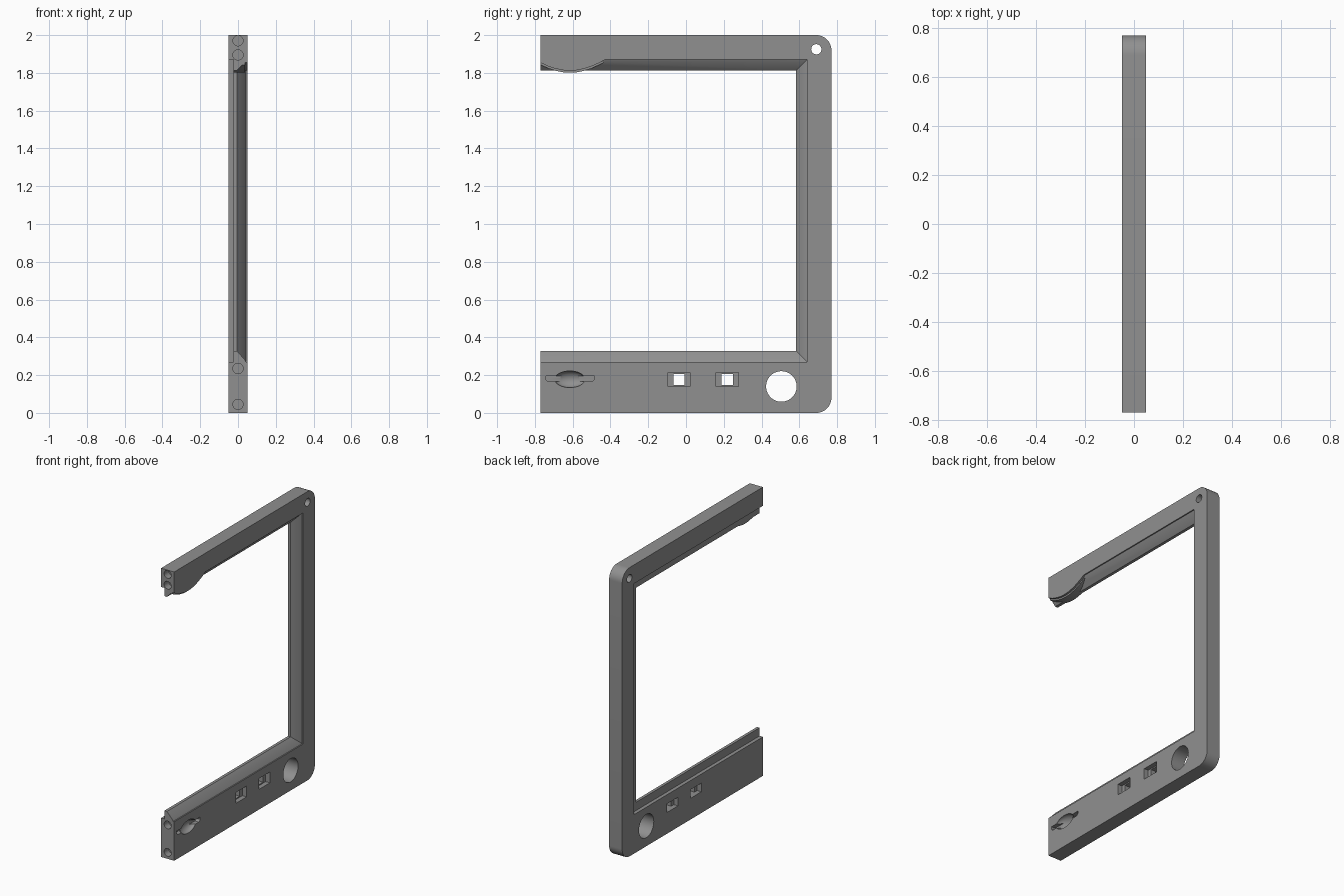
import bpy, bmesh, math
from mathutils import Matrix

if "Cube" in bpy.data.objects:
    bpy.data.objects.remove(bpy.data.objects["Cube"])

grey = bpy.data.materials.new("plain grey")
grey.diffuse_color = (0.28, 0.28, 0.28, 1)
grey.use_nodes = True
grey.node_tree.nodes["Principled BSDF"].inputs["Base Color"].default_value = grey.diffuse_color


def finish(bm, name):
    bmesh.ops.recalc_face_normals(bm, faces=bm.faces)
    mesh = bpy.data.meshes.new(name)
    bm.to_mesh(mesh)
    bm.free()
    mesh.materials.append(grey)
    ob = bpy.data.objects.new(name, mesh)
    bpy.context.collection.objects.link(ob)
    return ob


def prism(name, outline, x0, x1):
    """Extrude a (y, z) outline along x."""
    bm = bmesh.new()
    face = bm.faces.new([bm.verts.new((x0, y, z)) for y, z in outline])
    new = bmesh.ops.extrude_face_region(bm, geom=[face])["geom"]
    bmesh.ops.translate(bm, vec=(x1 - x0, 0, 0),
                        verts=[v for v in new if isinstance(v, bmesh.types.BMVert)])
    return finish(bm, name)


def box(name, x0, x1, y0, y1, z0, z1):
    return prism(name, [(y0, z0), (y1, z0), (y1, z1), (y0, z1)], x0, x1)


def cylinder(name, centre, radius, depth, axis):
    bm = bmesh.new()
    rot = Matrix.Rotation(math.pi / 2, 4, "Y" if axis == "x" else "X")
    bmesh.ops.create_cone(bm, cap_ends=True, segments=40, radius1=radius, radius2=radius,
                          depth=depth, matrix=Matrix.Translation(centre) @ rot)
    return finish(bm, name)


def combine(target, other, operation):
    mod = target.modifiers.new("combine", "BOOLEAN")
    mod.object, mod.operation, mod.solver = other, operation, "EXACT"
    bpy.context.view_layer.objects.active = target
    bpy.ops.object.modifier_apply(modifier=mod.name)
    bpy.data.objects.remove(other)


# Three-sided frame: a lipped section swept with mitred corners
W, Y, END = 0.05, 0.77, -0.77
lip = [(-W, 0), (-0.025, 0), (-0.025, 0.057), (-0.005, 0.057),
       (0.036, 0.012), (0.042, 0.0), (W, 0)]
outer = [(END, 0), (Y, 0), (Y, 2), (END, 2)]
bm = bmesh.new()
rings = []
for i in range(4):
    ring = [bm.verts.new((x, *outer[i])) for x in (W, -W)]
    for x, d in lip:
        y = END if i in (0, 3) else 0.64 - d
        z = 0.27 + d if i < 2 else 1.87 - d
        ring.append(bm.verts.new((x, y, z)))
    rings.append(ring)
n = len(rings[0])
for a, b in zip(rings, rings[1:]):
    for k in range(n):
        bm.faces.new((a[k], a[(k + 1) % n], b[(k + 1) % n], b[k]))
bm.faces.new(rings[0])
bm.faces.new(rings[3])
corners = [bm.edges.get(rings[i][:2]) for i in (1, 2)]
bmesh.ops.bevel(bm, geom=corners, offset=0.08, segments=12, profile=0.5, affect="EDGES")
frame = finish(bm, "frame")

# Stepped bulge under the front end of the top bar
curve = [(-0.77, 1.843), (-0.73, 1.824), (-0.69, 1.811), (-0.65, 1.803), (-0.615, 1.801),
         (-0.58, 1.803), (-0.54, 1.811), (-0.50, 1.824), (-0.46, 1.842), (-0.43, 1.858),
         (-0.41, 1.866), (-0.39, 1.871)]
for x0, x1, lift in ((-0.025, 0.036, 0), (-0.015, W, 0.011)):
    outline = [(y, z + lift) for y, z in curve] + [(-0.39, 1.9), (END, 1.9)]
    combine(frame, prism("bulge", outline, x0, x1), "UNION")

# Round through holes
for y, z, r in ((0.69, 1.925, 0.027), (0.505, 0.14, 0.081)):
    combine(frame, cylinder("hole", (0, y, z), r, 0.3, "x"), "DIFFERENCE")

# Blind pin sockets in the open ends
for z in (1.97, 1.895, 0.235, 0.045):
    combine(frame, cylinder("socket", (0, END, z), 0.027, 0.1, "y"), "DIFFERENCE")

# Stepped rectangular windows, recessed from both faces
for y in (-0.037, 0.218):
    combine(frame, box("recess", 0.018, 0.1, y - 0.059, y + 0.059, 0.14, 0.215), "DIFFERENCE")
    combine(frame, box("back_recess", -0.1, -0.018, y - 0.059, y + 0.059, 0.147, 0.207),
            "DIFFERENCE")
    combine(frame, box("window", -0.1, 0.1, y - 0.03, y + 0.03, 0.147, 0.207), "DIFFERENCE")

# Finger scoop and the card slot running through it
bm = bmesh.new()
bmesh.ops.create_uvsphere(bm, u_segments=40, v_segments=24, radius=1,
                          matrix=Matrix.Translation((W, -0.615, 0.178))
                          @ Matrix.Diagonal((0.04, 0.08, 0.044, 1)))
combine(frame, finish(bm, "scoop"), "DIFFERENCE")
slot = [(-0.73, 0.165), (-0.50, 0.165), (-0.485, 0.177), (-0.485, 0.195),
        (-0.742, 0.195), (-0.742, 0.177)]
combine(frame, prism("slot", slot, 0.02, 0.1), "DIFFERENCE")

# Smooth the curved walls, keep the edges crisp
frame.select_set(True)
bpy.context.view_layer.objects.active = frame
bpy.ops.object.shade_smooth_by_angle(angle=math.radians(25))
